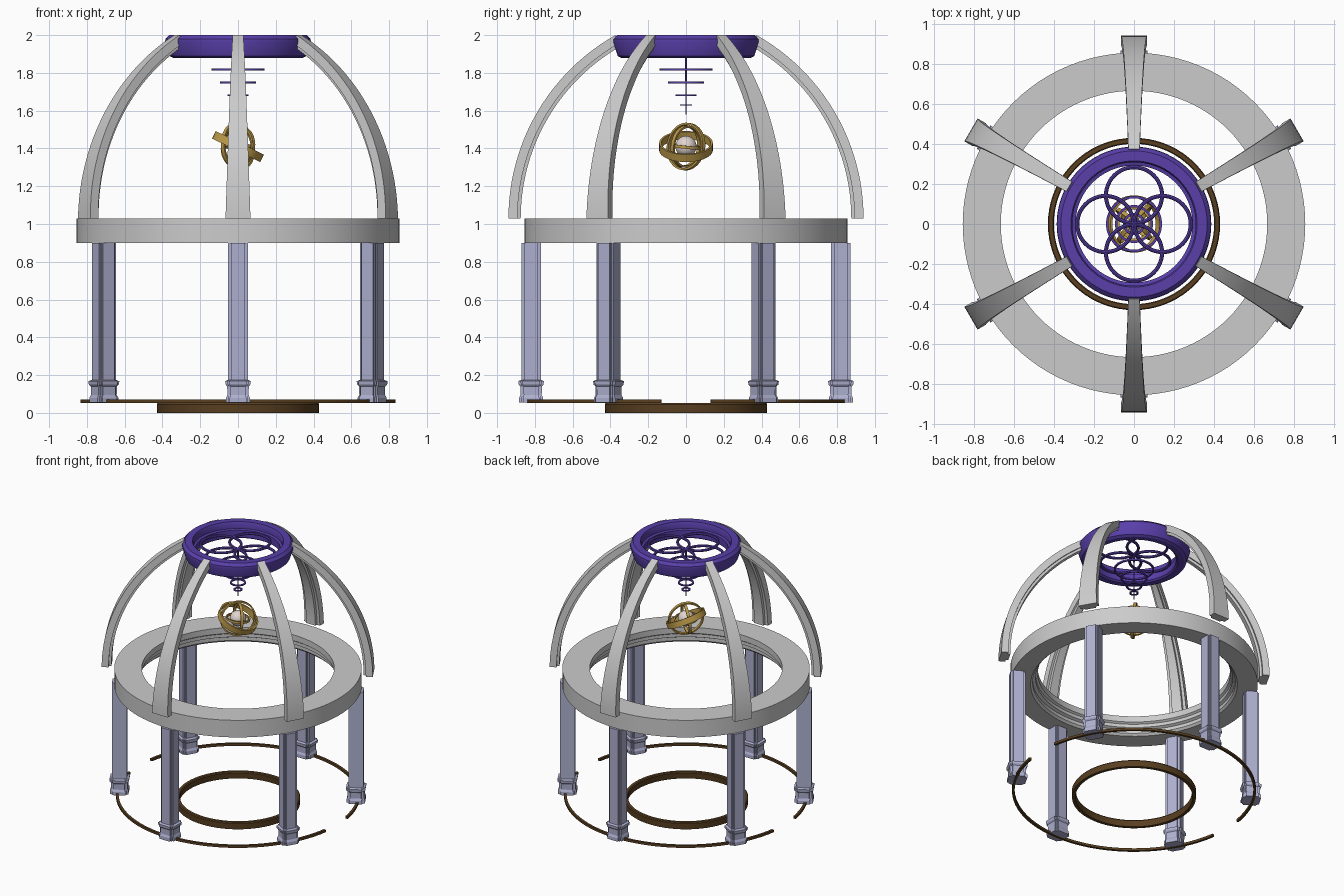
import bpy, bmesh
from math import sin, cos, pi, radians, sqrt
from mathutils import Matrix, Vector

if "Cube" in bpy.data.objects:
    bpy.data.objects.remove(bpy.data.objects["Cube"])


def material(name, rgb):
    m = bpy.data.materials.new(name)
    m.diffuse_color = (*rgb, 1)
    m.use_nodes = True
    m.node_tree.nodes["Principled BSDF"].inputs["Base Color"].default_value = m.diffuse_color
    return m


PURPLE = material("purple", (0.10, 0.05, 0.40))
GOLD = material("gold", (0.52, 0.33, 0.07))
BROWN = material("brown", (0.10, 0.05, 0.015))
LAVENDER = material("lavender", (0.42, 0.43, 0.62))
PEARL = material("pearl", (0.75, 0.66, 0.62))


def finish(name, bm, mat=None, matrix=None, smooth=True):
    bmesh.ops.recalc_face_normals(bm, faces=bm.faces)
    me = bpy.data.meshes.new(name)
    bm.to_mesh(me)
    bm.free()
    if matrix:
        me.transform(matrix)
    ob = bpy.data.objects.new(name, me)
    bpy.context.collection.objects.link(ob)
    if mat:
        me.materials.append(mat)
    if smooth:
        bpy.ops.object.select_all(action='DESELECT')
        ob.select_set(True)
        bpy.context.view_layer.objects.active = ob
        bpy.ops.object.shade_smooth_by_angle(angle=radians(30))
    return ob


def loft(name, sections, mat=None, matrix=None, closed=False, smooth=True):
    """Skin a list of equal-length closed sections; cap the ends unless closed."""
    bm = bmesh.new()
    rows = [[bm.verts.new(p) for p in s] for s in sections]
    pairs = list(zip(rows, rows[1:])) + ([(rows[-1], rows[0])] if closed else [])
    for a, b in pairs:
        for i in range(len(a)):
            j = (i + 1) % len(a)
            bm.faces.new((a[i], a[j], b[j], b[i]))
    if not closed:
        bm.faces.new(rows[0])
        bm.faces.new(rows[-1])
    return finish(name, bm, mat, matrix, smooth)


def lathe(name, profile, mat=None, start=0, sweep=360, n=72, matrix=None):
    full = sweep == 360
    angles = [radians(start + sweep * i / n) for i in range(n if full else n + 1)]
    sections = [[(r * cos(a), r * sin(a), z) for r, z in profile] for a in angles]
    return loft(name, sections, mat, matrix, closed=full)


def band(r0, r1, z0, z1):
    return [(r0, z0), (r1, z0), (r1, z1), (r0, z1)]


def circle(r, cz, tube, n=8):
    return [(r + tube * cos(2 * pi * i / n), cz + tube * sin(2 * pi * i / n)) for i in range(n)]


# Floor rings: a low central curb and two outer arcs with gaps on the x sides
lathe("floor_inner_ring", [(0.405, 0), (0.428, 0), (0.43, 0.045), (0.425, 0.052),
                           (0.405, 0.052), (0.40, 0.045)], BROWN)
for side, start in (("back", 9), ("front", 189)):
    lathe(side + "_floor_arc", band(0.825, 0.843, 0.052, 0.07), BROWN, start, 162, 48)

# Columns: notched square shaft on a moulded base
quarter = [(0.052, -0.036), (0.052, 0.036), (0.043, 0.036), (0.043, 0.043), (0.036, 0.043)]
section = []
for k in range(4):
    c, s = round(cos(k * pi / 2)), round(sin(k * pi / 2))
    section += [(c * x - s * y, s * x + c * y) for x, y in quarter]
steps = [(0.055, 1.22), (0.08, 1.22), (0.095, 1.08), (0.14, 1.10), (0.15, 1.26),
         (0.168, 1.30), (0.175, 1.0), (0.9, 1.0)]
for k in range(6):
    m = Matrix.Rotation(radians(30 + 60 * k), 4, 'Z') @ Matrix.Translation((0.82, 0, 0))
    loft(f"column_{k + 1}", [[(x * f, y * f, z) for x, y in section] for z, f in steps],
         LAVENDER, m, smooth=False)

# Entablature ring with stepped inner moulding
lathe("main_ring", [(0.855, 0.9), (0.855, 1.03), (0.665, 1.03), (0.665, 0.985), (0.68, 0.975),
                    (0.68, 0.95), (0.70, 0.94), (0.70, 0.915), (0.715, 0.9)], n=96)

# Dome ribs: tapering, with a narrower raised strip on the inside
R, C = 1.114, -0.174
top = radians(60.5)
for k in range(6):
    sections = []
    for i in range(25):
        t = i / 24
        a = top * t
        w = 0.066 - 0.038 * t

        def pt(depth, y):
            return (C + (R - depth) * cos(a), y, 1.03 + (R - depth) * sin(a))
        sections.append([pt(0, -w), pt(0, w), pt(0.048, w), pt(0.048, w * 0.65),
                         pt(0.065, w * 0.6), pt(0.065, -w * 0.6), pt(0.048, -w * 0.65),
                         pt(0.048, -w)])
    loft(f"dome_rib_{k + 1}", sections, None, Matrix.Rotation(radians(30 + 60 * k), 4, 'Z'))

# Crown ring at the top of the dome
lathe("crown_ring", [(0.305, 1.88), (0.345, 1.88), (0.362, 1.89), (0.386, 1.965), (0.384, 1.98),
                     (0.365, 2.0), (0.315, 2.0), (0.308, 1.985), (0.308, 1.95),
                     (0.292, 1.945), (0.292, 1.89)], PURPLE)

# Four interlocking tracery rings inside the crown
for k in range(4):
    a = k * pi / 2
    lathe(f"tracery_ring_{k + 1}", circle(0.14, 0, 0.01), PURPLE, n=48,
          matrix=Matrix.Translation((0.143 * cos(a), 0.143 * sin(a), 1.935)))

# Hanging pendant: thin rod with shrinking hoops
bm = bmesh.new()
bmesh.ops.create_cone(bm, cap_ends=True, segments=12, radius1=0.002, radius2=0.006, depth=0.36)
finish("pendant_rod", bm, PURPLE, Matrix.Translation((0, 0, 1.76)))
for k, (r, z, h) in enumerate([(0.14, 1.818, 0.006), (0.095, 1.75, 0.005),
                               (0.055, 1.682, 0.004), (0.032, 1.63, 0.003)]):
    lathe(f"pendant_hoop_{k + 1}", band(r - 0.012, r, z - h, z + h), PURPLE, n=40)

# Armillary: tilted gold bands around a pearl ball
centre = Matrix.Translation((0, 0, 1.41))


def facing(x, y, z):
    return centre @ Vector((x, y, z)).to_track_quat('Z', 'Y').to_matrix().to_4x4()


for name, r, h, normal in [("armillary_wide_band", 0.142, 0.022, (0.44, 0.0, 0.9)),
                           ("armillary_outer_band", 0.126, 0.011, (0.75, -0.65, 0.1)),
                           ("armillary_middle_band", 0.112, 0.010, (0.65, 0.75, -0.1)),
                           ("armillary_inner_band", 0.085, 0.008, (0.05, 0.1, 1.0))]:
    lathe(name, band(r - 0.011, r, -h, h), GOLD, n=48, matrix=facing(*normal))
bm = bmesh.new()
bmesh.ops.create_uvsphere(bm, u_segments=32, v_segments=16, radius=0.056)
finish("armillary_ball", bm, PEARL, centre)
